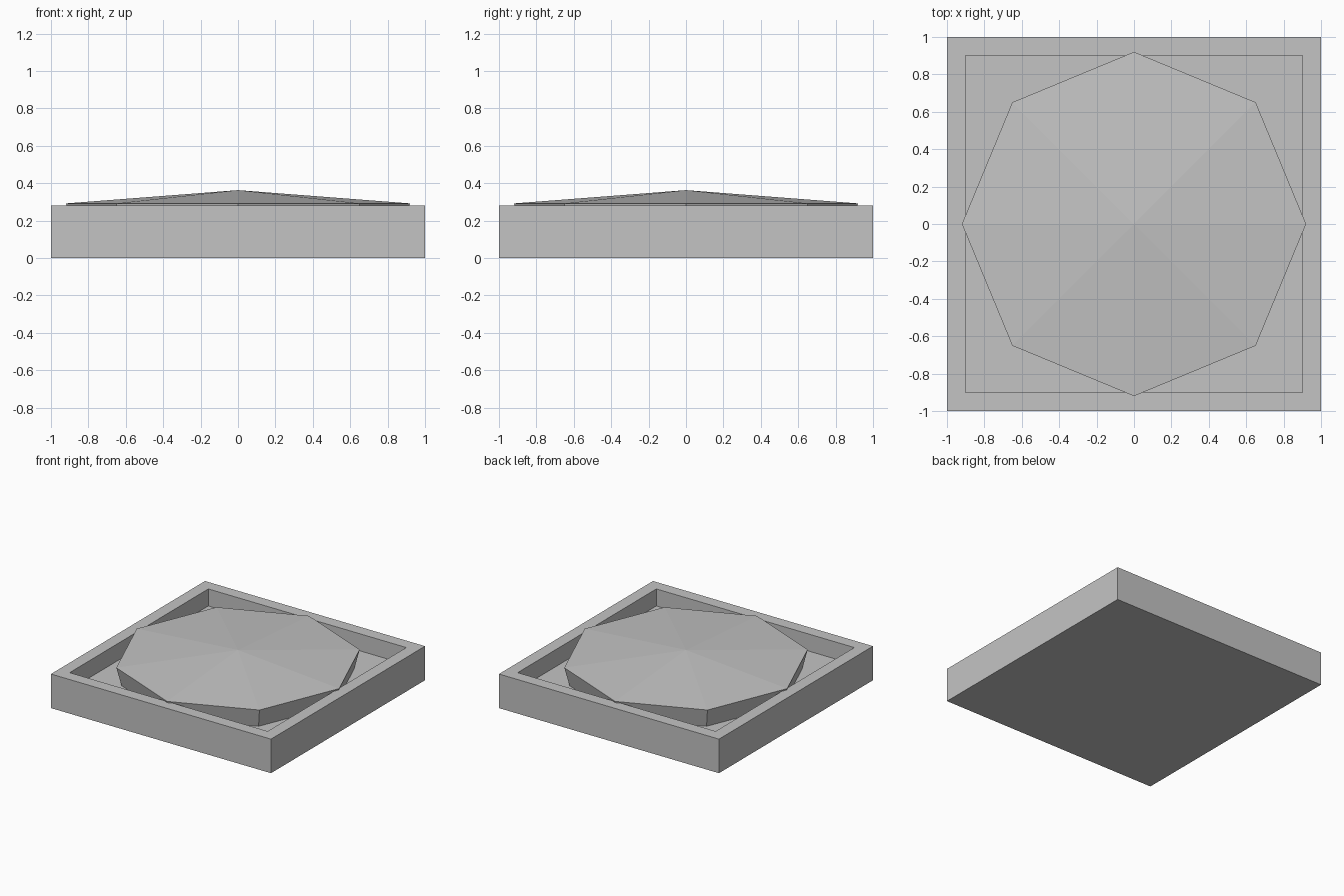
import bpy, bmesh, math

if "Cube" in bpy.data.objects:
    bpy.data.objects.remove(bpy.data.objects["Cube"])

grey = bpy.data.materials.new("light grey")
grey.diffuse_color = (0.55, 0.55, 0.55, 1)
grey.use_nodes = True
grey.node_tree.nodes["Principled BSDF"].inputs["Base Color"].default_value = grey.diffuse_color


def loft(name, rings, cap_end=True, apex=None):
    """Skin a stack of rings; close the start, and the end with a cap or apex."""
    bm = bmesh.new()
    loops = [[bm.verts.new(p) for p in ring] for ring in rings]
    n = len(loops[0])
    for a, b in zip(loops, loops[1:]):
        for i in range(n):
            j = (i + 1) % n
            bm.faces.new((a[i], a[j], b[j], b[i]))
    bm.faces.new(loops[0][::-1])
    if apex:
        tip = bm.verts.new(apex)
        for i in range(n):
            bm.faces.new((loops[-1][i], loops[-1][(i + 1) % n], tip))
    elif cap_end:
        bm.faces.new(loops[-1])
    bmesh.ops.recalc_face_normals(bm, faces=bm.faces)
    mesh = bpy.data.meshes.new(name)
    bm.to_mesh(mesh)
    bm.free()
    mesh.materials.append(grey)
    obj = bpy.data.objects.new(name, mesh)
    bpy.context.collection.objects.link(obj)
    return obj


def ring(sides, radius, z, turn=0.0):
    return [(radius * math.cos(turn + math.tau * i / sides),
             radius * math.sin(turn + math.tau * i / sides), z)
            for i in range(sides)]


def square(half, z):
    return ring(4, half * math.sqrt(2), z, math.pi / 4)


# Square tray: outer wall, flat rim, inner wall, recessed floor
loft("square_tray", [square(1, 0), square(1, 0.28),
                     square(0.9, 0.28), square(0.9, 0.14)])

# Octagonal cap: flared sides and a shallow eight-sided peak
loft("octagonal_cap", [ring(8, 0.88, 0.14), ring(8, 0.92, 0.292)],
     apex=(0, 0, 0.363))
